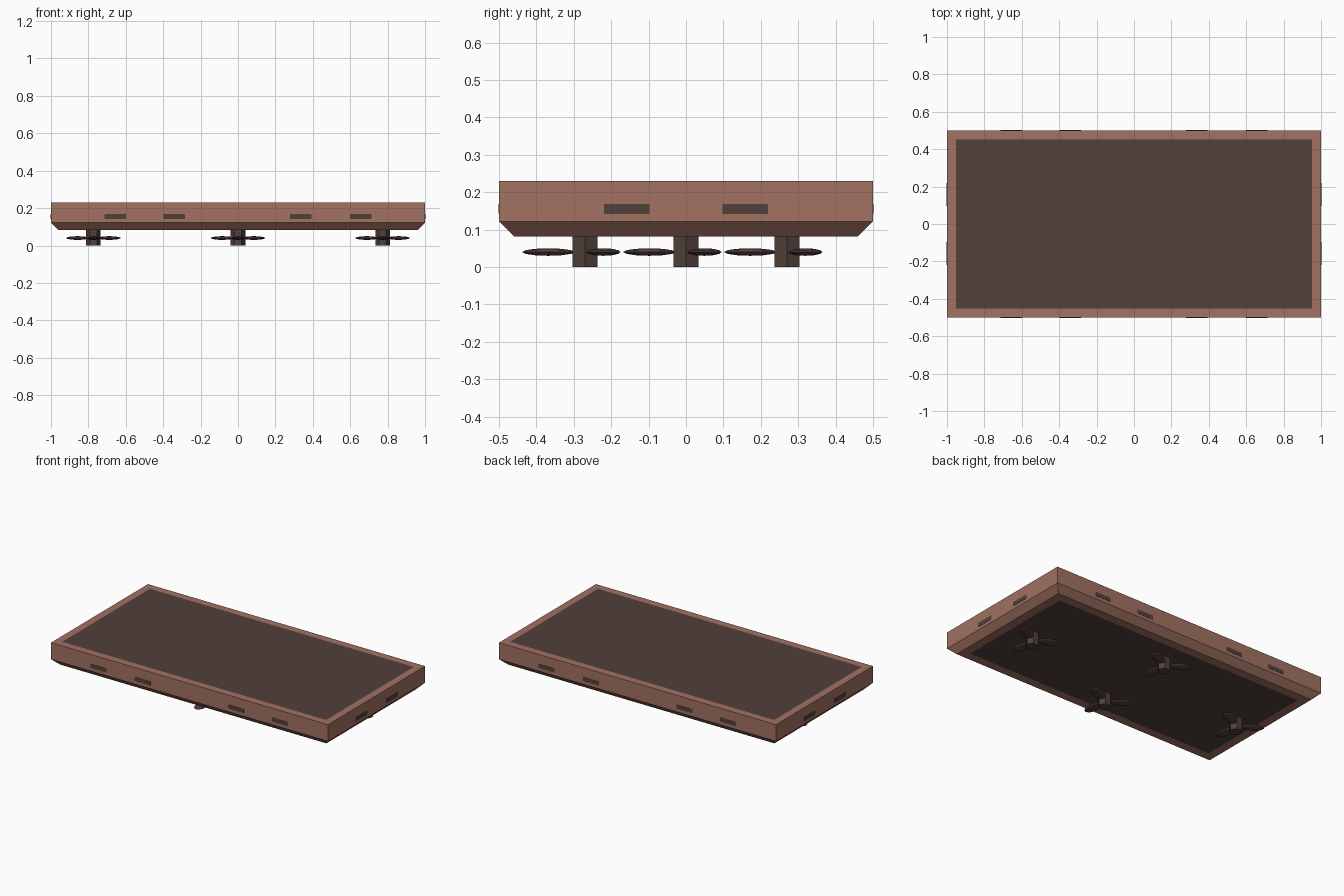
import bpy, bmesh, math
from mathutils import Matrix, Vector

if "Cube" in bpy.data.objects:
    bpy.data.objects.remove(bpy.data.objects["Cube"])

def material(name, rgb):
    m = bpy.data.materials.new(name)
    m.diffuse_color = (*rgb, 1)
    m.use_nodes = True
    m.node_tree.nodes["Principled BSDF"].inputs["Base Color"].default_value = m.diffuse_color
    return m

CLAY = material("clay red", (0.36, 0.165, 0.122))
DARK = material("dark brown", (0.083, 0.052, 0.043))

def make(name, bm, *mats):
    bmesh.ops.recalc_face_normals(bm, faces=bm.faces)
    me = bpy.data.meshes.new(name)
    bm.to_mesh(me)
    bm.free()
    for m in mats:
        me.materials.append(m)
    ob = bpy.data.objects.new(name, me)
    bpy.context.collection.objects.link(ob)
    return ob

# Platform: box with a chamfered underside and dark inset panels above and below
bm = bmesh.new()
rings = [[bm.verts.new((sx * hx, sy * hy, z)) for sx, sy in ((-1, -1), (1, -1), (1, 1), (-1, 1))]
         for hx, hy, z in ((0.96, 0.46, 0.082), (1, 0.5, 0.122), (1, 0.5, 0.23))]
for lo, hi in zip(rings, rings[1:]):
    for i in range(4):
        j = (i + 1) % 4
        bm.faces.new((lo[i], lo[j], hi[j], hi[i]))
bottom = bm.faces.new(rings[0][::-1])
top = bm.faces.new(rings[-1])
bmesh.ops.recalc_face_normals(bm, faces=bm.faces)
for face, inset in ((bottom, 0.08), (top, 0.067)):
    bmesh.ops.inset_individual(bm, faces=[face], thickness=inset)
    face.material_index = 1
make("platform", bm, CLAY, DARK)

# Vent slots: thin plates on all four sides
def slot(name, loc, size):
    bm = bmesh.new()
    bmesh.ops.create_cube(bm, size=1, matrix=Matrix.Translation(loc) @ Matrix.Diagonal((*size, 1)))
    make(name, bm, DARK)

for s in (-1, 1):
    for x in (-0.655, -0.34, 0.335, 0.655):
        slot("long_side_slot", (x, s * 0.499, 0.156), (0.115, 0.005, 0.026))
    for y in (-0.158, 0.158):
        slot("short_side_slot", (s * 0.999, y, 0.155), (0.005, 0.122, 0.026))

# Rotors: hexagonal hub with three flattened blades, one pointing to the front
for x, y in ((-0.773, 0), (0.773, 0), (0, -0.27), (0, 0.27)):
    bm = bmesh.new()
    bmesh.ops.create_cone(bm, cap_ends=True, segments=6, radius1=0.039, radius2=0.039, depth=0.085,
                          matrix=Matrix.Translation((x, y, 0.0425)))
    hub = make("rotor_hub", bm, DARK)
    xs = [v.co.x - x for v in hub.data.vertices]
    if max(xs) < 0.038:   # keep hub corners pointing along x
        hub.data.transform(Matrix.Translation((x, y, 0)) @ Matrix.Rotation(math.pi / 6, 4, 'Z')
                           @ Matrix.Translation((-x, -y, 0)))
    bm = bmesh.new()
    for deg in (30, 150, 270):
        bmesh.ops.create_uvsphere(
            bm, u_segments=12, v_segments=6, radius=1,
            matrix=Matrix.Translation((x, y, 0.04)) @ Matrix.Rotation(math.radians(deg), 4, 'Z')
            @ Matrix.Translation((0.098, 0, 0)) @ Matrix.Diagonal((0.07, 0.036, 0.01, 1)))
    make("rotor_blades", bm, DARK)
